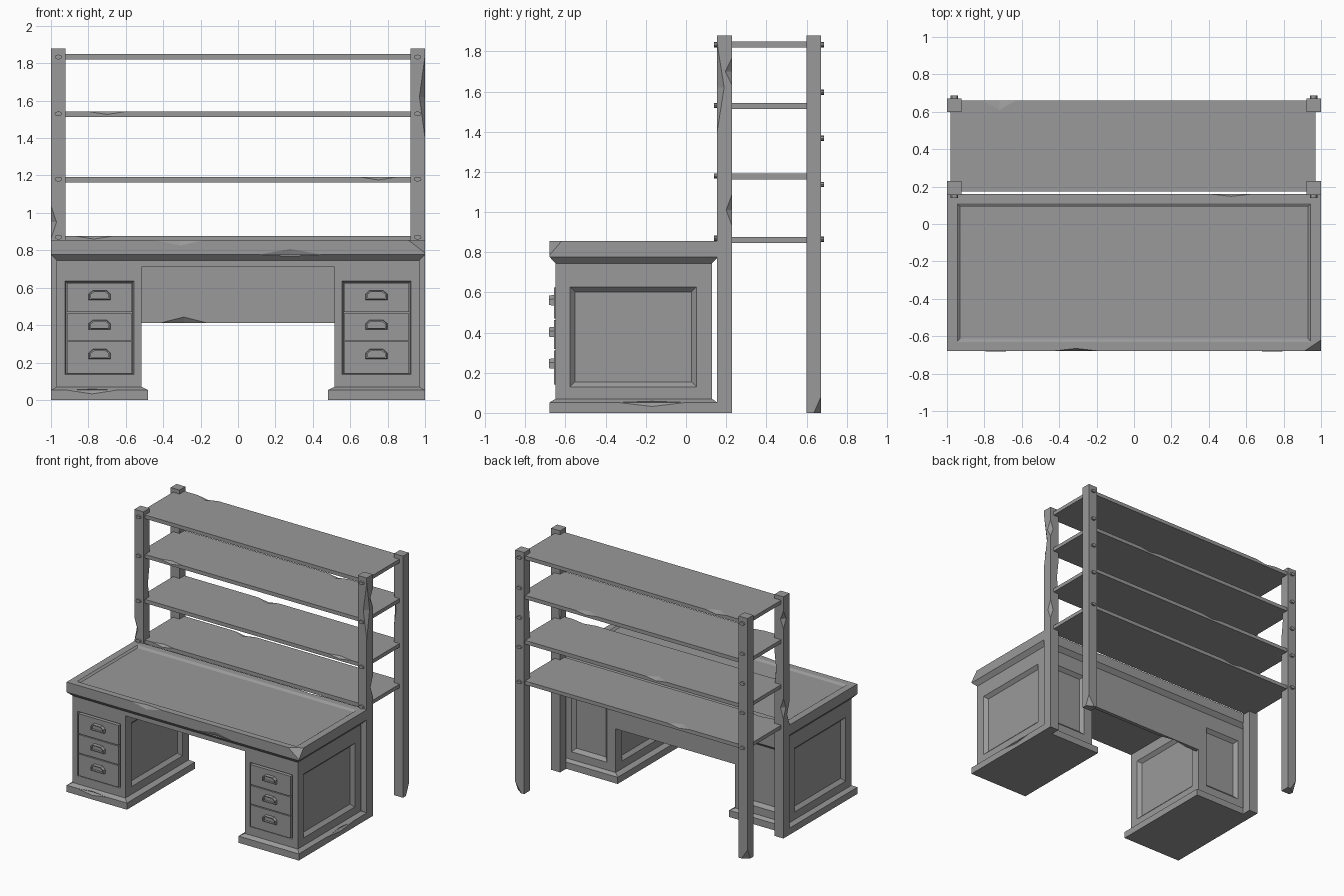
import bpy, bmesh
from mathutils import Vector, Matrix

if "Cube" in bpy.data.objects:
    bpy.data.objects.remove(bpy.data.objects["Cube"])

# Dark grey paint shared by all parts
GREY = bpy.data.materials.new("dark_grey")
GREY.diffuse_color = (.32, .32, .32, 1)
GREY.use_nodes = True
GREY.node_tree.nodes["Principled BSDF"].inputs["Base Color"].default_value = GREY.diffuse_color


def finish(bm, name):
    bmesh.ops.recalc_face_normals(bm, faces=bm.faces)
    me = bpy.data.meshes.new(name)
    bm.to_mesh(me)
    bm.free()
    me.materials.append(GREY)
    ob = bpy.data.objects.new(name, me)
    bpy.context.collection.objects.link(ob)
    return ob


def loft(rects):
    """Stack of rectangles (x0, x1, y0, y1, z) skinned into a closed solid."""
    bm = bmesh.new()
    rings = [[bm.verts.new(p) for p in ((a, c, z), (b, c, z), (b, d, z), (a, d, z))]
             for a, b, c, d, z in rects]
    for lo, hi in zip(rings, rings[1:]):
        for i in range(4):
            j = (i + 1) % 4
            bm.faces.new((lo[i], lo[j], hi[j], hi[i]))
    bm.faces.new(rings[0][::-1])
    bm.faces.new(rings[-1])
    bmesh.ops.recalc_face_normals(bm, faces=bm.faces)
    return bm


def box(name, x0, x1, y0, y1, z0, z1):
    return finish(loft([(x0, x1, y0, y1, z0), (x0, x1, y0, y1, z1)]), name)


def sink(bm, f, lo, hi, slope, depth):
    """Sink a rectangular panel into an axis-aligned face."""
    n = f.normal.copy()
    k = max(range(3), key=lambda i: abs(n[i]))
    for m, d in ((0, 0), (slope, depth)):
        bmesh.ops.inset_individual(bm, faces=[f], thickness=0.002)
        c = f.calc_center_median()
        for v in f.verts:
            for a in range(3):
                if a != k:
                    v.co[a] = hi[a] - m if v.co[a] > c[a] else lo[a] + m
            v.co[k] -= n[k] * d


def chip(ob, loc, size):
    """Cut a long diamond-shaped nick out of an edge."""
    bm = bmesh.new()
    pts = [bm.verts.new([s * size[a] if i == a else 0 for i in range(3)]) for a in range(3) for s in (1, -1)]
    bmesh.ops.convex_hull(bm, input=pts)
    bmesh.ops.translate(bm, verts=bm.verts, vec=Vector(loc))
    cut = finish(bm, "chip_cutter")
    cut.hide_render = True
    mod = ob.modifiers.new("chip", 'BOOLEAN')
    mod.object, mod.operation, mod.solver = cut, 'DIFFERENCE', 'EXACT'
    dg = bpy.context.evaluated_depsgraph_get()
    me = bpy.data.meshes.new_from_object(ob.evaluated_get(dg))
    ob.modifiers.clear()
    ob.data = me
    bpy.data.objects.remove(cut)


def cup_pull(name, x, z):
    """Angular drawer pull: tapered arch with a hollow face."""
    prof = [(-.058, -.025), (-.058, .006), (-.036, .026), (.036, .026), (.058, .006), (.058, -.025)]
    inner = [(u * .8, max(v * .65, -.017)) for u, v in prof]
    bm = bmesh.new()
    rings = []
    for pts, y in ((prof, -.65), (prof, -.668), ([(u * .94, v * .9) for u, v in prof], -.681),
                   (inner, -.681), (inner, -.664)):
        rings.append([bm.verts.new((x + u, y, z + v)) for u, v in pts])
    for a, b in zip(rings, rings[1:]):
        for i in range(6):
            j = (i + 1) % 6
            bm.faces.new((a[i], a[j], b[j], b[i]))
    bm.faces.new(rings[0])
    bm.faces.new(rings[-1])
    finish(bm, name)


# Desk top with chamfered underside and sunken writing surface
desk_top = finish(loft([(-.97, .97, -.65, .13, .745), (-1, 1, -.68, .16, .777),
                        (-1, 1, -.68, .16, .855), (-.945, .945, -.63, .11, .855),
                        (-.93, .93, -.612, .092, .843)]), "desk_top")
chip(desk_top, (.28, -.68, .777), (.17, .012, .03))
chip(desk_top, (-.31, -.68, .855), (.13, .015, .03))
chip(desk_top, (1, -.68, .855), (.09, .06, .07))
chip(desk_top, (.52, .16, .855), (.11, .012, .015))

# Apron and modesty panel between the pedestals
box("apron", -.52, .52, -.65, .13, .71, .75)
modesty = box("modesty_panel", -.52, .52, .1, .13, .41, .715)
chip(modesty, (-.29, .1, .41), (.13, .025, .033))

for s, side in ((-1, "left"), (1, "right")):
    def span(a, b):
        return sorted((s * a, s * b))

    # Pedestal with sunken panels on every side
    x0, x1 = span(.97, .515)
    bm = loft([(x0, x1, -.65, .13, 0), (x0, x1, -.65, .13, .75)])
    for f in [f for f in bm.faces if abs(f.normal.z) < .5]:
        if abs(f.normal.x) > .5:
            sink(bm, f, (0, -.577, .13), (0, .052, .627), .025, .025)
        elif f.normal.y > 0:
            sink(bm, f, (x0 + .075, 0, .13), (x1 - .075, 0, .627), .025, .025)
        else:
            d0, d1 = span(.925, .557)
            sink(bm, f, (d0, 0, .135), (d1, 0, .635), .006, .02)
    finish(bm, side + "_pedestal")

    # Plinth
    b0, b1 = span(1, .48)
    plinth = finish(loft([(b0, b1, -.68, .155, 0), (b0, b1, -.68, .155, .052),
                          (x0, x1, -.65, .13, .07)]), side + "_plinth")
    if s < 0:
        chip(plinth, (-.78, -.68, .052), (.13, .015, .02))
    else:
        chip(plinth, (1, -.17, .052), (.015, .17, .02))

    # Drawers and pulls
    for i, (z0, z1) in enumerate(((.142, .311), (.318, .462), (.469, .624))):
        d0, d1 = span(.914, .568)
        box(f"{side}_drawer_{i + 1}", d0, d1, -.658, -.62, z0, z1)
        cup_pull(f"{side}_pull_{i + 1}", s * .74, (.245, .402, .56)[i])

    # Posts and bolts
    p0, p1 = span(1, .923)
    for part, y0, y1, face, zs in (
            ("front", .155, .23, .15, (.87, 1.18, 1.53, 1.833)),
            ("rear", .6, .672, .677, (.865, 1.137, 1.367, 1.597, 1.833))):
        post = box(f"{side}_{part}_post", p0, p1, y0, y1, 0, 1.88)
        if part == "front":
            if s > 0:
                chip(post, (s, y0, 1.62), (.03, .035, .22))
            else:
                chip(post, (s, y0, .95), (.03, .03, .09))
            chip(post, (s, y1, 1.7), (.025, .035, .07))
            chip(post, (s, y1, 1.01), (.025, .03, .08))
            chip(post, (s * .923, y1, 1.3), (.015, .02, .14))
        else:
            chip(post, (s, y1, 0), (.05, .035, .08))
            chip(post, (s * .923, y0, 1.45), (.02, .015, .13))
        bm = bmesh.new()
        for z in zs:
            m = (Matrix.Translation((s * .96, face, z)) @ Matrix.Diagonal((1, 1, .65, 1))
                 @ Matrix.Rotation(1.5708, 4, 'X'))
            bmesh.ops.create_cone(bm, cap_ends=True, segments=8, radius1=.02,
                                  radius2=.02, depth=.02, matrix=m)
        finish(bm, f"{side}_{part}_bolts")

# Shelves with nicked edges
for i, z in enumerate((.847, 1.163, 1.513, 1.82)):
    shelf = box(f"shelf_{i + 1}", -.98, .97, .175, .66, z, z + .029)
    if i < 3:
        chip(shelf, ((-.77, .75, -.7)[i], .175, z + .029), (.1, .02, .016))
    chip(shelf, ((-.4, -.2, .4, -.72)[i], .66, z + .029), (.09, .05, .014))
